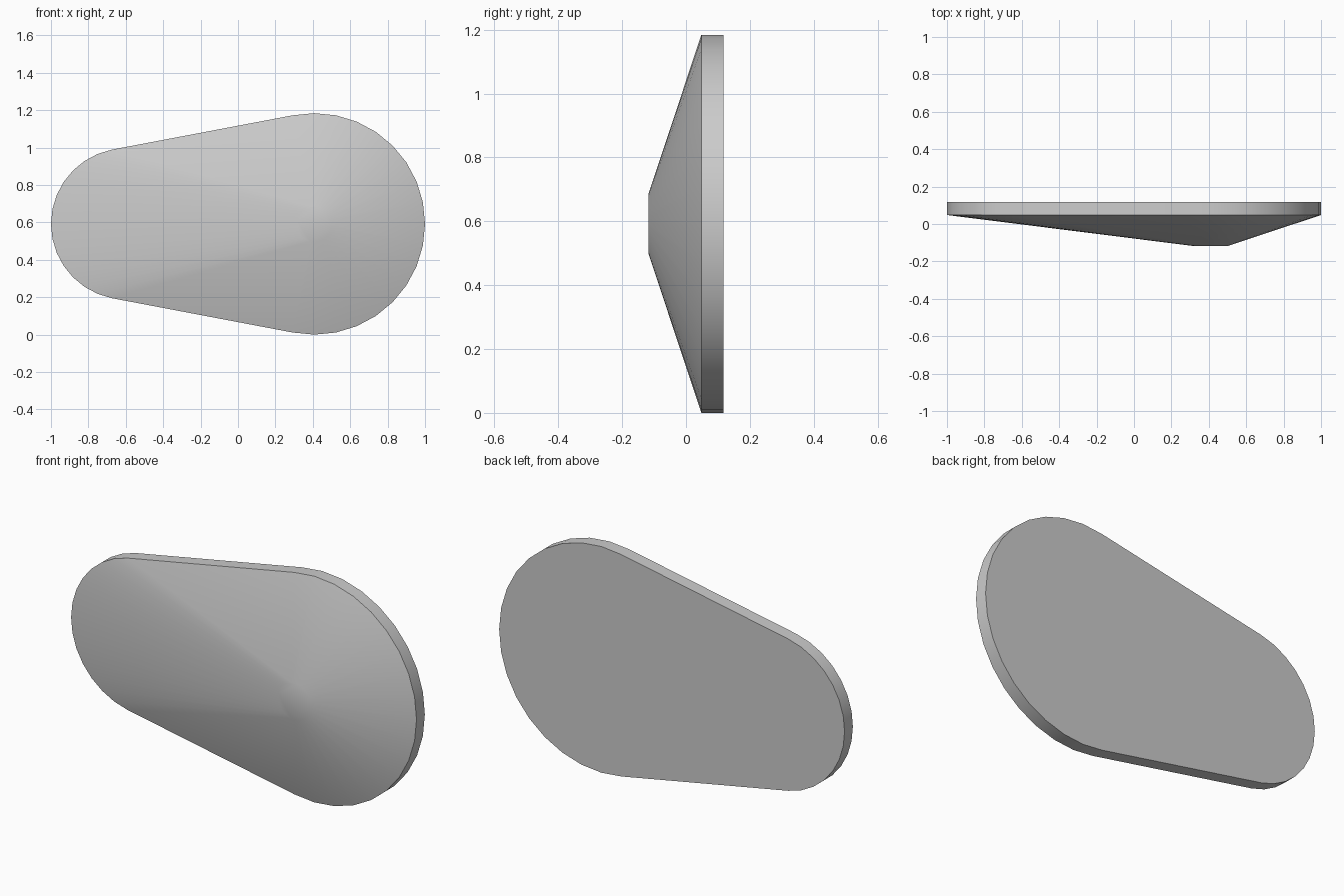
import bpy, bmesh
from math import cos, sin, pi, radians

cube = bpy.data.objects.get("Cube")
if cube:
    bpy.data.objects.remove(cube, do_unlink=True)

MID_Z = 0.592
STEP = pi / 16
BIG, SMALL, CAP = (0.408, 0.592), (-0.595, 0.405), (0.408, 0.095)  # centre x, radius
BACK, RIM, FRONT = 0.117, 0.048, -0.117

grey = bpy.data.materials.new("grey")
grey.use_nodes = True
colour = (0.6, 0.6, 0.6, 1)
grey.diffuse_color = colour
grey.node_tree.nodes["Principled BSDF"].inputs["Base Color"].default_value = colour

bm = bmesh.new()


def point(circle, i, y):
    cx, r = circle
    return bm.verts.new((cx + r * cos(i * STEP), y, MID_Z + r * sin(i * STEP)))


# Outline: wide arc on the left, narrow arc on the right, joined by tangents
outline = [(BIG, i) for i in range(-9, 10)] + [(SMALL, i) for i in range(9, 24)]
back = [point(c, i, BACK) for c, i in outline]
rim = [point(c, i, RIM) for c, i in outline]

# Small flat round top that the sloping front rises to
top = [point(CAP, i, FRONT) for i in range(32)]
inner = [top[i % 32] for _, i in outline]

# Rim wall and sloping front; the tangent sides end in a triangle
n = len(outline)
for a in range(n):
    b = (a + 1) % n
    bm.faces.new((back[a], back[b], rim[b], rim[a]))
    slope = [rim[a], rim[b], inner[b]]
    if inner[a] is not inner[b]:
        slope.append(inner[a])
    bm.faces.new(slope)
bm.faces.new(top)
bm.faces.new(back)
bmesh.ops.recalc_face_normals(bm, faces=bm.faces[:])

mesh = bpy.data.meshes.new("tapered_plate")
bm.to_mesh(mesh)
bm.free()
mesh.materials.append(grey)
plate = bpy.data.objects.new("tapered_plate", mesh)
bpy.context.collection.objects.link(plate)

# Smooth slopes with a crisp rim
bpy.ops.object.select_all(action="DESELECT")
plate.select_set(True)
bpy.context.view_layer.objects.active = plate
bpy.ops.object.shade_smooth_by_angle(angle=radians(30))
